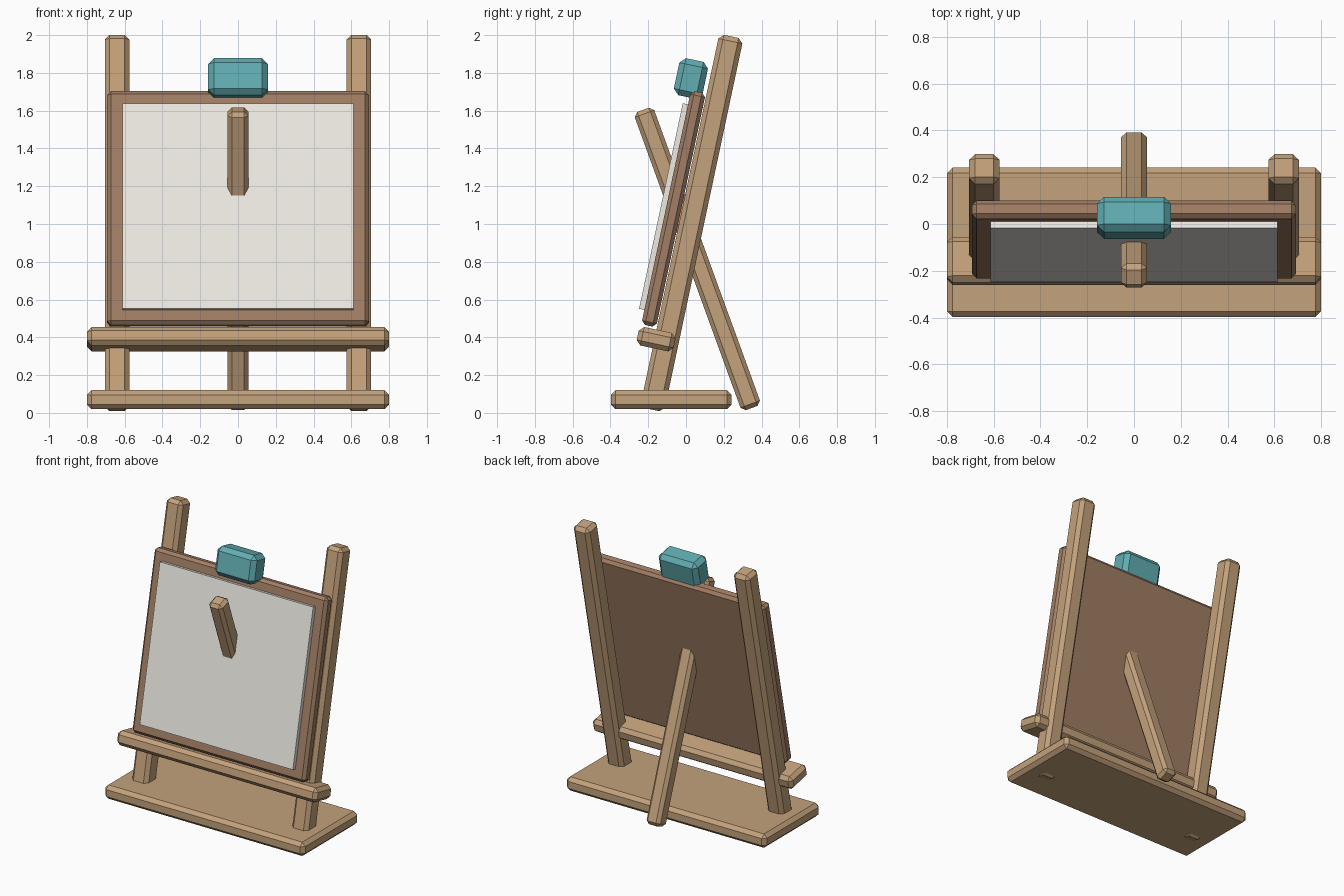
import bpy
from math import radians

if "Cube" in bpy.data.objects:
    bpy.data.objects.remove(bpy.data.objects["Cube"])


def material(name, rgb):
    m = bpy.data.materials.new(name)
    m.diffuse_color = (*rgb, 1)
    m.use_nodes = True
    m.node_tree.nodes["Principled BSDF"].inputs["Base Color"].default_value = m.diffuse_color
    return m


WOOD = material("wood", (0.55, 0.36, 0.20))
DARK = material("dark_wood", (0.36, 0.21, 0.13))
CREAM = material("cream", (0.86, 0.83, 0.77))
TEAL = material("teal", (0.12, 0.42, 0.45))
LEAN = -12  # backward lean shared by the posts and everything fixed to them


def bar(name, loc, size, mat, tilt=0, chamfer=0.025):
    """Box with flat chamfered edges, tilted about x."""
    bpy.ops.mesh.primitive_cube_add(size=1, location=loc)
    ob = bpy.context.object
    ob.name = name
    ob.scale = size
    bpy.ops.object.transform_apply(location=False, rotation=False, scale=True)
    ob.rotation_euler.x = radians(tilt)
    if chamfer:
        b = ob.modifiers.new("chamfer", 'BEVEL')
        b.width = chamfer
        b.segments = 1
    ob.data.materials.append(mat)
    return ob


# Floor plate
bar("base", (0, -0.078, 0.07), (1.6, 0.64, 0.10), WOOD)

# Leaning side posts
for side, x in (("left", -0.64), ("right", 0.64)):
    bar(side + "_post", (x, 0.03, 1.005), (0.13, 0.13, 2.02), WOOD, LEAN)

# Rear brace that passes through the board
bar("brace", (0, 0.06, 0.815), (0.11, 0.11, 1.68), WOOD, 20, 0.022)

# Board with the canvas on its front
bar("board", (0, -0.066, 1.08), (1.385, 0.08, 1.265), DARK, LEAN, 0.02)
bar("canvas", (0, -0.117, 1.092), (1.225, 0.032, 1.112), CREAM, LEAN, 0)

# Ledge under the board and clamp on top
bar("ledge", (0, -0.158, 0.39), (1.6, 0.2, 0.10), WOOD, LEAN)
bar("clamp", (0, 0.026, 1.77), (0.315, 0.155, 0.2), TEAL, LEAN, 0.03)
